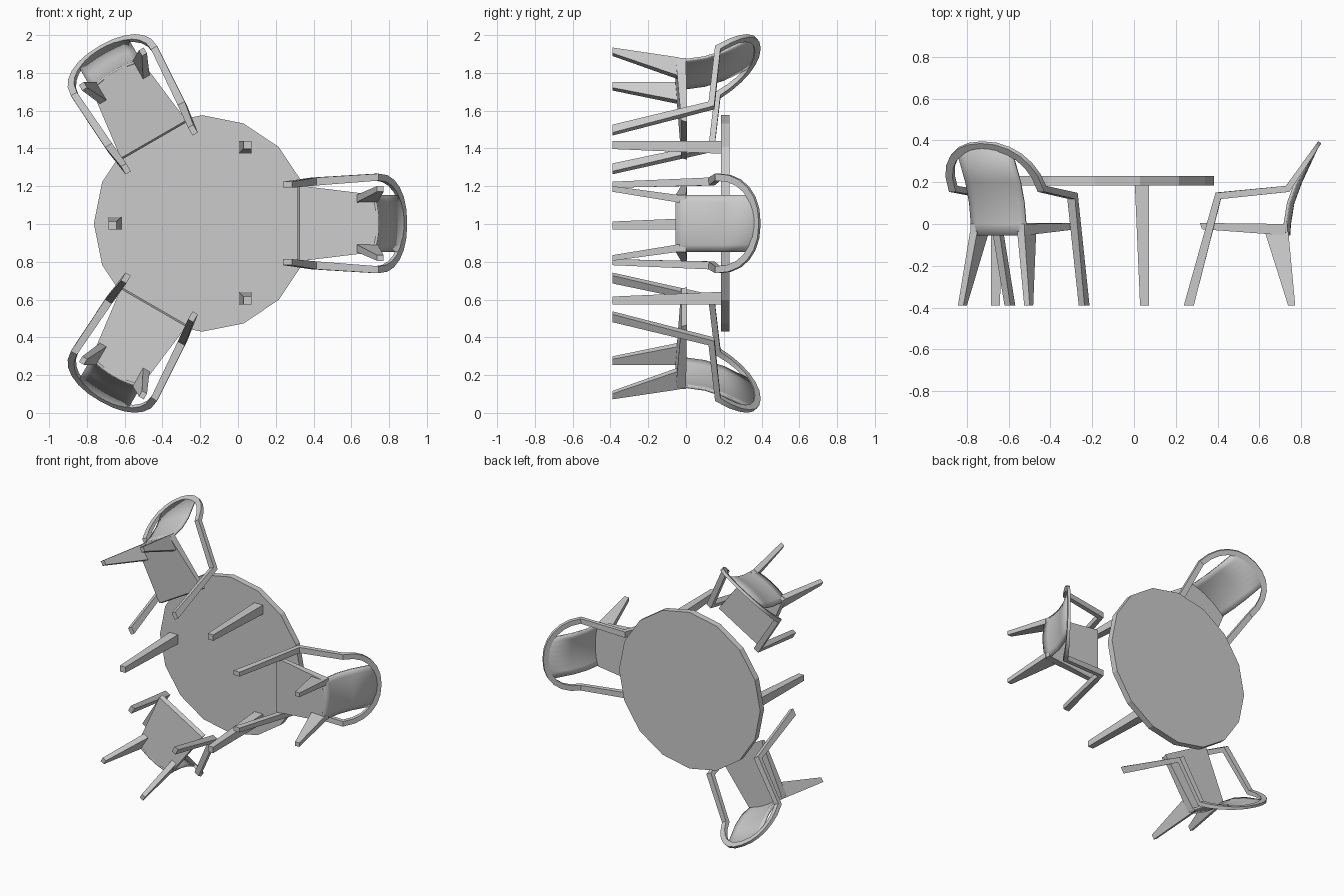
import bpy, bmesh
from math import sin, cos, pi, radians
from mathutils import Vector, Matrix

if "Cube" in bpy.data.objects:
    bpy.data.objects.remove(bpy.data.objects["Cube"], do_unlink=True)

plastic = bpy.data.materials.new("light_grey_plastic")
plastic.use_nodes = True
GREY = (0.6, 0.6, 0.6, 1)
plastic.diffuse_color = GREY
plastic.node_tree.nodes["Principled BSDF"].inputs["Base Color"].default_value = GREY

# The set lies on its side: furniture "up" is +y, the floor plan is x/z.
CENTRE = Vector((-0.19, 0, 1.003))
FLOOR = -0.39
smooth_parts = []


def finish(bm, name):
    bmesh.ops.recalc_face_normals(bm, faces=bm.faces[:])
    mesh = bpy.data.meshes.new(name)
    bm.to_mesh(mesh)
    bm.free()
    mesh.materials.append(plastic)
    return mesh


def place(mesh, name, turn=0, at_centre=True):
    obj = bpy.data.objects.new(name, mesh)
    bpy.context.collection.objects.link(obj)
    if at_centre:
        obj.location = CENTRE
    obj.rotation_euler = (0, turn, 0)
    return obj


def loft(rings, name, bm=None):
    """Skin a list of four-cornered rings and cap both ends."""
    own = bm is None
    bm = bm or bmesh.new()
    loops = [[bm.verts.new(p) for p in ring] for ring in rings]
    for a, b in zip(loops, loops[1:]):
        for i in range(4):
            j = (i + 1) % 4
            bm.faces.new((a[i], a[j], b[j], b[i]))
    bm.faces.new(loops[0])
    bm.faces.new(loops[-1])
    return finish(bm, name) if own else bm


def rect(x0, x1, z0, z1, y):
    return [(x0, y, z0), (x1, y, z0), (x1, y, z1), (x0, y, z1)]


# --- Table ---
bm = bmesh.new()
bmesh.ops.create_cone(bm, cap_ends=True, segments=16, radius1=0.573, radius2=0.573,
                      depth=0.045, matrix=Matrix.Rotation(pi / 2, 4, 'X'))
bmesh.ops.translate(bm, verts=bm.verts[:], vec=(0, 0.207, 0))
place(finish(bm, "table_top"), "table_top")

# Table legs taper towards one corner: corner x, z and inward directions
for i, (x, z, sx, sz) in enumerate([(0.072, 1.44, -1, -1), (0.072, 0.573, -1, 1),
                                    (-0.685, 0.97, 1, 1)]):
    rings = [rect(x, x + sx * w, z, z + sz * w, y) for w, y in ((0.043, FLOOR), (0.068, 0.19))]
    name = f"table_leg_{i + 1}"
    place(loft(rings, name), name, at_centre=False)


# --- Chair (x outward from the table, y up, z sideways) ---
def arch(a):
    """Centre line of the rounded back rail, angle 0 to pi."""
    c, s = cos(a), sin(a)
    side = (abs(c) ** 0.9) * (1 if c > 0 else -1)
    rise = abs(s) ** 0.9
    return Vector((0.735 + 0.143 * rise, 0.168 + 0.207 * rise, 0.245 * side))


def make_frame():
    """Front legs, arms and back arch as one swept rectangular bar."""
    back_dir = Vector((0.143, 0.207, 0)).normalized()
    side = Vector((0, 0, 1))
    # station: centre, sideways hint, width, thickness
    half = [(Vector((0.262, FLOOR, 0.205)), side, 0.032, 0.048),
            (Vector((0.403, 0.135, 0.222)), side, 0.042, 0.032)]
    steps = 12
    mid = []
    for i in range(steps + 1):
        a = pi * i / steps
        hint = side * cos(a) + back_dir * sin(a)
        mid.append((arch(a), hint, 0.037, 0.03 - 0.012 * sin(a)))
    other = [(Vector((p.x, p.y, -p.z)), -h, w, t) for p, h, w, t in reversed(half)]
    path = half + mid + other
    rings = []
    for i, (p, hint, w, t) in enumerate(path):
        if i == 0 or i == len(path) - 1:
            tan = Vector((0, 1 if i == 0 else -1, 0))
            mitre = 1
        else:
            d0 = (p - path[i - 1][0]).normalized()
            d1 = (path[i + 1][0] - p).normalized()
            tan = (d0 + d1).normalized()
            mitre = 1 / max(0.6, tan.dot(d0))
        n = tan.cross(hint).normalized()
        across = n.cross(tan).normalized() * w / 2
        n = n * t / 2 * mitre
        rings.append([p + across + n, p - across + n, p - across - n, p + across - n])
    return loft(rings, "chair_frame")


def make_seat():
    rings = []
    for x, xb, hw, top, low in [(0.315, 0.325, 0.2, 0.005, -0.025),
                                (0.735, 0.735, 0.15, 0.0, -0.055)]:
        rings.append([(x, top, -hw), (x, top, hw), (xb, low, hw), (xb, low, -hw)])
    return loft(rings, "seat")


def make_back():
    """Gently hollow back panel that ends inside the arch."""
    bm = bmesh.new()
    rows = []
    cols = 8
    for x, y in [(0.718, -0.055), (0.722, 0.0), (0.738, 0.1), (0.775, 0.2), (None, None)]:
        row = []
        for i in range(cols + 1):
            u = 2 * i / cols - 1
            z = 0.15 * u
            if x is None:
                # top edge follows the rail
                rise = (1 - (abs(z) / 0.245) ** 2.2) ** 0.45
                p = (0.735 + 0.143 * rise, 0.168 + 0.207 * rise, z)
            else:
                p = (x + 0.022 * (1 - u * u), y, z)
            row.append(bm.verts.new(p))
        rows.append(row)
    for a, b in zip(rows, rows[1:]):
        for i in range(cols):
            bm.faces.new((a[i], a[i + 1], b[i + 1], b[i]))
    return finish(bm, "chair_back")


def make_rear_legs():
    bm = bmesh.new()
    for s in (1, -1):
        loft([rect(0.737, 0.771, s * 0.168, s * 0.198, FLOOR),
              rect(0.625, 0.738, s * 0.11, s * 0.15, -0.035)], "", bm)
    return finish(bm, "rear_legs")


parts = [make_frame(), make_seat(), make_back(), make_rear_legs()]
for mesh in parts:
    mesh.transform(Matrix.Translation((-CENTRE.x, 0, 0)))

# Three chairs evenly around the table
for k in range(3):
    for mesh in parts:
        obj = place(mesh, f"{mesh.name}_{k + 1}", radians(120 * k))
        if mesh.name.startswith("chair_back"):
            mod = obj.modifiers.new("thickness", 'SOLIDIFY')
            mod.thickness = 0.014
            mod.offset = 0
        if mesh.name.startswith(("chair_back", "chair_frame")):
            smooth_parts.append(obj)

# Soft shading on the curved parts
bpy.ops.object.select_all(action='DESELECT')
for obj in smooth_parts:
    obj.select_set(True)
bpy.context.view_layer.objects.active = smooth_parts[0]
bpy.ops.object.shade_smooth_by_angle(angle=radians(30))
